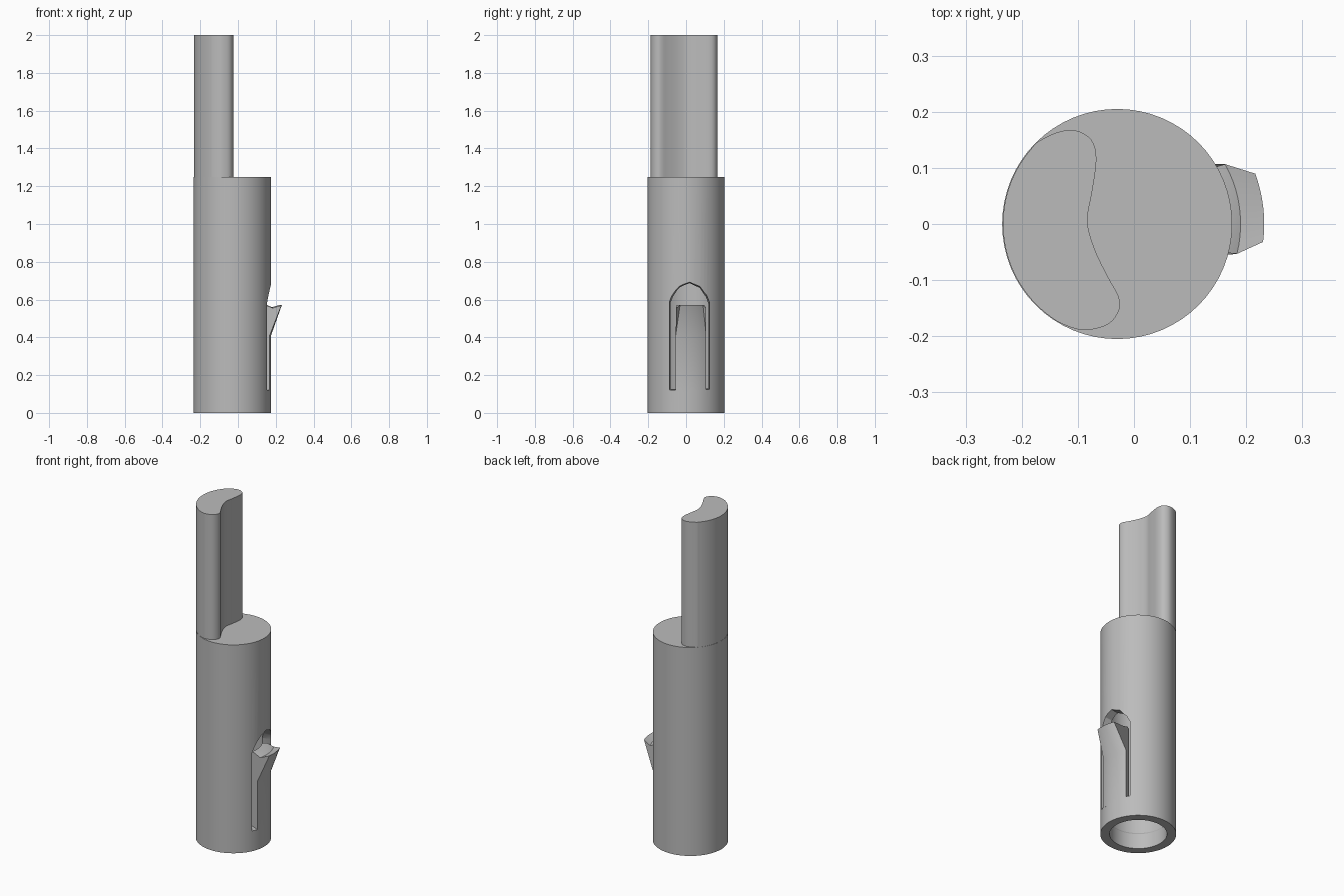
import bpy, bmesh, math
from mathutils import Matrix, Vector, geometry

if "Cube" in bpy.data.objects:
    bpy.data.objects.remove(bpy.data.objects["Cube"])

AXIS_X = -0.03
RADIUS = 0.205
BORE = 0.155

grey = bpy.data.materials.new("plain grey")
grey.use_nodes = True
grey.diffuse_color = (0.5, 0.5, 0.5, 1)
grey.node_tree.nodes["Principled BSDF"].inputs["Base Color"].default_value = (0.5, 0.5, 0.5, 1)


def make_object(name, bm):
    bmesh.ops.remove_doubles(bm, verts=bm.verts, dist=1e-5)
    bmesh.ops.recalc_face_normals(bm, faces=bm.faces)
    mesh = bpy.data.meshes.new(name)
    bm.to_mesh(mesh)
    bm.free()
    mesh.materials.append(grey)
    obj = bpy.data.objects.new(name, mesh)
    bpy.context.collection.objects.link(obj)
    return obj


def activate(obj):
    bpy.ops.object.select_all(action="DESELECT")
    obj.select_set(True)
    bpy.context.view_layer.objects.active = obj


def smooth(obj):
    activate(obj)
    bpy.ops.object.shade_smooth_by_angle(angle=math.radians(25))


def loft(name, rings):
    """Skin a list of closed rings and cap both ends."""
    bm = bmesh.new()
    loops = [[bm.verts.new(p) for p in ring] for ring in rings]
    for a, b in zip(loops, loops[1:]):
        for i in range(len(a)):
            j = (i + 1) % len(a)
            bm.faces.new((a[i], a[j], b[j], b[i]))
    bm.faces.new(loops[0])
    bm.faces.new(loops[-1])
    return make_object(name, bm)


def polar(r, angle, z):
    return Vector((AXIS_X + r * math.cos(angle), r * math.sin(angle), z))


# Hollow cylindrical body, turned from a profile
profile = [(0, 0.9), (BORE + 0.006, 0.9), (BORE + 0.006, 0.1), (BORE, 0.09),
           (BORE, 0), (RADIUS, 0), (RADIUS, 1.25), (0, 1.25)]
bm = bmesh.new()
verts = [bm.verts.new(polar(r, 0, z)) for r, z in profile]
edges = [bm.edges.new(pair) for pair in zip(verts, verts[1:])]
bmesh.ops.spin(bm, geom=verts + edges, cent=(AXIS_X, 0, 0), axis=(0, 0, 1),
               angle=math.tau, steps=64, use_duplicate=False)
body = make_object("body", bm)


# Arched opening around the latch, slightly narrower toward the inside
def arch(x, inset):
    mid, half = 0.02, 0.11 - inset
    side = [(1, 0.12 + inset), (1, 0.59), (0.85, 0.625), (0.5, 0.67)]
    right = [Vector((x, mid + half * s, z - (inset if z > 0.5 else 0))) for s, z in side]
    left = [Vector((x, 2 * mid - p.y, p.z)) for p in reversed(right)]
    return right + [Vector((x, mid, 0.692 - inset))] + left


cutter = loft("latch_opening_cutter", [arch(0.05, 0.015), arch(0.29, -0.015)])
cutter.hide_render = True
activate(body)
cut = body.modifiers.new("latch opening", "BOOLEAN")
cut.operation = "DIFFERENCE"
cut.solver = "EXACT"
cut.object = cutter
bpy.ops.object.modifier_apply(modifier=cut.name)
bpy.data.objects.remove(cutter)
smooth(body)

# Spring latch: a curved strip with a flared tip and a shallow groove on top
base_span, tip_span = (-15.5, 31.5), (-7, 20)
section = [(BORE, 0.11, base_span), (RADIUS, 0.11, base_span),
           (RADIUS, 0.41, base_span), (0.262, 0.57, tip_span),
           (0.22, 0.555, (-14, 29)), (RADIUS - 0.02, 0.57, base_span),
           (BORE, 0.57, base_span)]
STEPS = 10
rings = []
for i in range(STEPS + 1):
    t = i / STEPS
    rings.append([polar(r, math.radians(a + (b - a) * t), z) for r, z, (a, b) in section])
smooth(loft("spring_latch", rings))

# Upright blade: round back along the body and a wavy front face
outline = [polar(0.2035, math.radians(a), 0) for a in range(134, 240, 5)]
outline += [Vector((x, y, 0)) for x, y in (
    (-0.11, -0.185), (-0.083, -0.189), (-0.045, -0.178), (-0.026, -0.152),
    (-0.028, -0.128), (-0.046, -0.095), (-0.07, -0.045), (-0.083, 0.005),
    (-0.075, 0.055), (-0.067, 0.115), (-0.076, 0.15), (-0.105, 0.167),
    (-0.138, 0.163))]
curve = []
count = len(outline)
for i in range(count):
    p0, p1, p2, p3 = (outline[(i + k) % count] for k in (-1, 0, 1, 2))
    curve += geometry.interpolate_bezier(p1, p1 + (p2 - p0) / 6, p2 - (p3 - p1) / 6, p2, 5)[:-1]
lift = [Matrix.Translation((0, 0, z)) for z in (1.24, 2.0)]
smooth(loft("upright_blade", [[m @ p for p in curve] for m in lift]))
